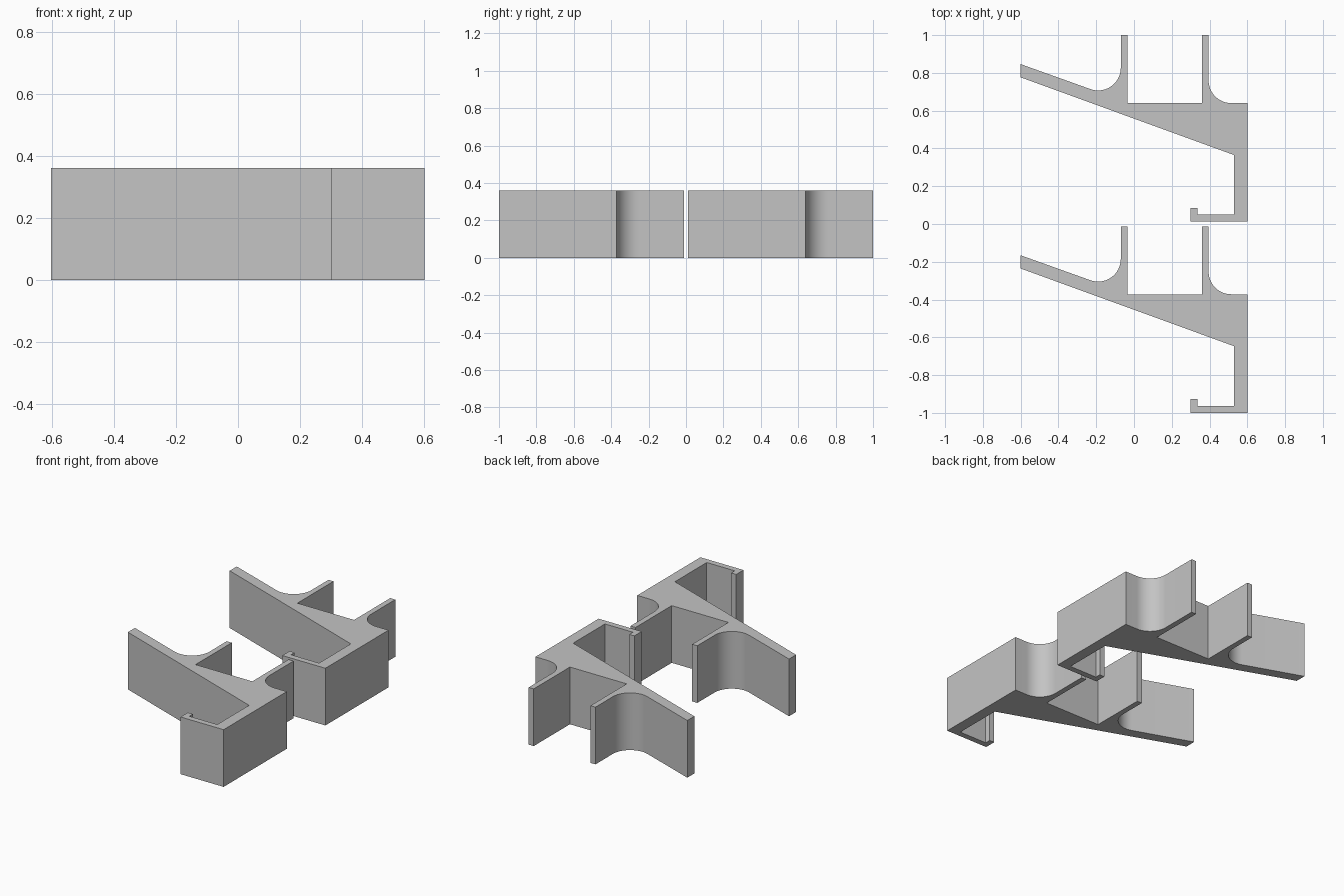
import bpy
import bmesh
import math

if "Cube" in bpy.data.objects:
    bpy.data.objects.remove(bpy.data.objects["Cube"])

HEIGHT = 0.36
PITCH = 1.012   # spacing between the two brackets

grey = bpy.data.materials.new("plain_grey")
grey.diffuse_color = (0.55, 0.55, 0.55, 1)
grey.use_nodes = True
grey.node_tree.nodes["Principled BSDF"].inputs["Base Color"].default_value = grey.diffuse_color


def arc(cx, cy, r, a0, a1, n=16):
    angles = [math.radians(a0 + (a1 - a0) * i / n) for i in range(n + 1)]
    return [(cx + r * math.cos(a), cy + r * math.sin(a)) for a in angles]


# Bracket outline, counter-clockwise from the hook
profile = [(0.30, -1.0), (0.60, -1.0), (0.60, -0.372)]
profile += arc(0.515, -0.252, 0.12, 270, 180)            # right prong fillet
profile += [(0.395, -0.012), (0.36, -0.012), (0.36, -0.372),
            (-0.035, -0.372), (-0.035, -0.012), (-0.07, -0.012)]
profile += arc(-0.19, -0.185, 0.12, 0, -110)             # left prong fillet
profile += [(-0.602, -0.165), (-0.602, -0.235),          # sloping arm
            (0.53, -0.647), (0.53, -0.963),              # leg
            (0.335, -0.963), (0.335, -0.927), (0.30, -0.927)]  # hook lip


def bracket(name, dy):
    bm = bmesh.new()
    base = bm.faces.new([bm.verts.new((x, y + dy, 0)) for x, y in profile])
    ext = bmesh.ops.extrude_face_region(bm, geom=[base], use_keep_orig=True)
    top = [v for v in ext["geom"] if isinstance(v, bmesh.types.BMVert)]
    bmesh.ops.translate(bm, verts=top, vec=(0, 0, HEIGHT))
    bmesh.ops.recalc_face_normals(bm, faces=bm.faces)
    mesh = bpy.data.meshes.new(name)
    bm.to_mesh(mesh)
    bm.free()
    mesh.materials.append(grey)
    obj = bpy.data.objects.new(name, mesh)
    bpy.context.collection.objects.link(obj)
    bpy.ops.object.select_all(action="DESELECT")
    obj.select_set(True)
    bpy.context.view_layer.objects.active = obj
    bpy.ops.object.shade_smooth_by_angle(angle=math.radians(30))


bracket("front_bracket", 0)
bracket("back_bracket", PITCH)
